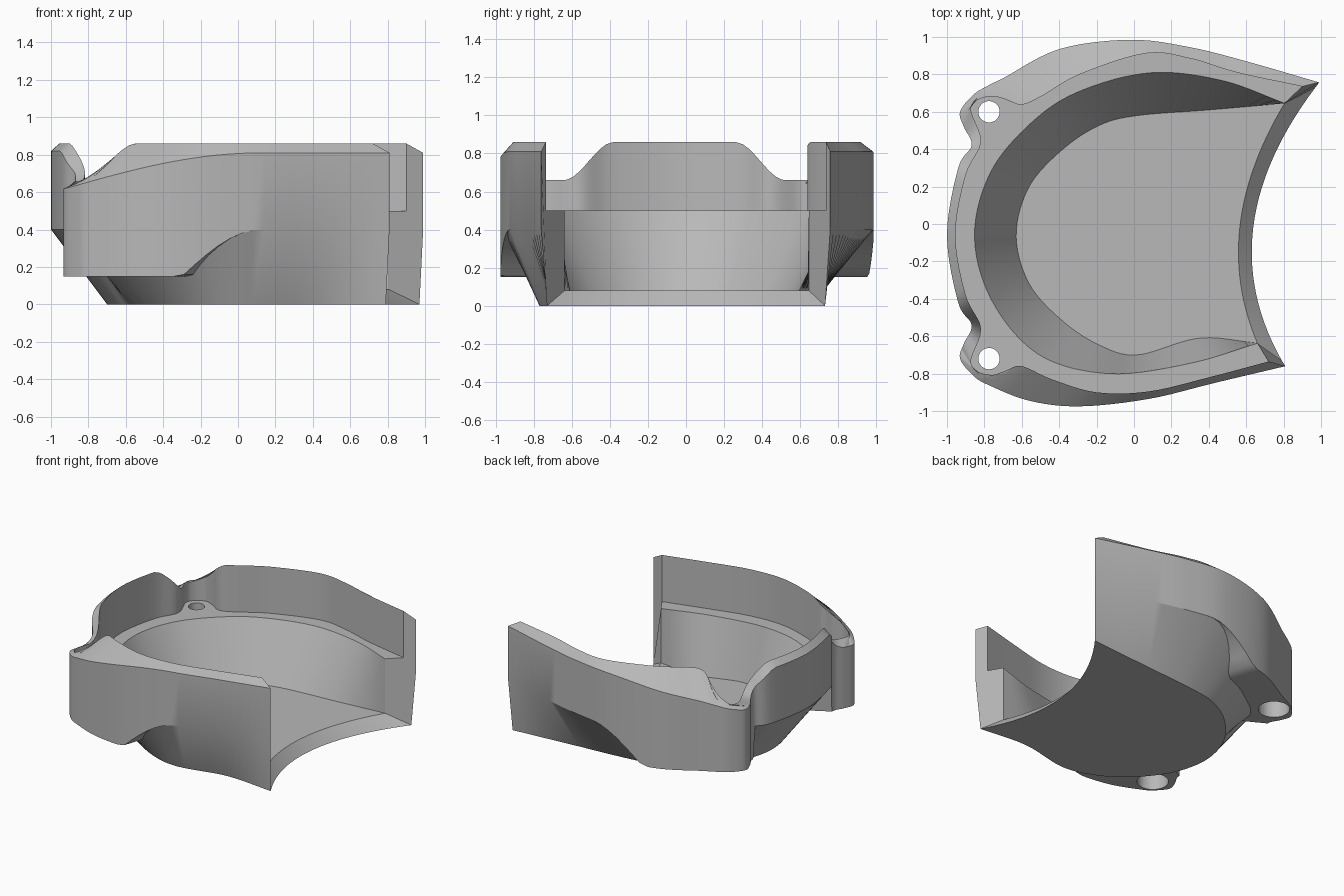
import bpy, bmesh, math
from mathutils import Vector

cube = bpy.data.objects.get("Cube")
if cube:
    bpy.data.objects.remove(cube)

MID = -0.06          # y of the line the back end mirrors about
LEDGE, FLOOR, SKIRT, BELLY = 0.5, 0.08, 0.15, 0.4


def contour(left, back, right):
    """Left side, half of the back mirrored about MID, then right side."""
    mirrored = [(x, 2 * MID - y) for x, y in reversed(back)]
    mid_x = min(x for x, y in back)
    return left + back + mirrored[1:] + right


def spline(points, steps):
    """Smooth open curve through the points."""
    p = [Vector(q) for q in points]
    p = [2 * p[0] - p[1]] + p + [2 * p[-1] - p[-2]]
    out = []
    for a, b, c, d in zip(p, p[1:], p[2:], p[3:]):
        for i in range(steps):
            t = i / steps
            out.append(0.5 * (2 * b + (c - a) * t + (2 * a - 5 * b + 4 * c - d) * t * t
                              + (3 * b - a - 3 * c + d) * t ** 3))
    return out + [p[-2]]


def turns(curve):
    """Share of the sweep around the centre, never running backwards."""
    ang = [math.atan2(q.y - MID, q.x) % math.tau for q in curve]
    best, out = 0, []
    for a in ang:
        best = max(best, (a - ang[0]) / (ang[-1] - ang[0]))
        out.append(min(best, 1))
    return out


def matched(points, shares):
    """Resample a smooth contour at the given shares of its sweep."""
    curve = spline(points, 16)
    own = turns(curve)
    out, k = [], 0
    for s in shares:
        while k < len(own) - 2 and own[k + 1] < s:
            k += 1
        span = own[k + 1] - own[k]
        f = min(max((s - own[k]) / span, 0), 1) if span > 1e-9 else 0
        out.append(curve[k].lerp(curve[k + 1], f))
    return out


def ease(t):
    t = min(max(t, 0), 1)
    return t * t * (3 - 2 * t)


def quarter(t):
    return math.sin(min(max(t, 0), 1) * math.pi / 2)


# Plan contours, from the left tip round the back to the right tip
outer = spline(contour(
    [(.99, .757), (.6, .87), (.3, .945), (-.02, .985), (-.4, .935), (-.69, .785)],
    [(-.78, .74), (-.86, .69), (-.93, .6), (-.91, .52), (-.868, .42), (-.94, .3), (-1, MID)],
    [(-.56, -.945), (-.29, -.975), (.08, -.935), (.43, -.85), (.81, -.76)])[:], 6)
inner = spline(contour(
    [(.9, .735), (.55, .81), (.3, .885), (.06, .912), (-.29, .8), (-.5, .68)],
    [(-.61, .638), (-.7, .685), (-.785, .705), (-.872, .62), (-.818, .44), (-.9, .26), (-.955, MID)],
    [(-.44, -.83), (-.2, -.9), (.08, -.895), (.4, -.82), (.72, -.735)])[:], 6)
bowl_top = contour(
    [(.805, .645), (.48, .765), (.11, .81), (-.24, .73)],
    [(-.505, .58), (-.757, .295), (-.853, MID)],
    [(-.13, -.8), (.3, -.745), (.66, -.637)])
floor_edge = contour(
    [(.805, .645), (.4, .61)],
    [(.02, .58), (-.18, .53), (-.38, .4), (-.56, .2), (-.63, MID)],
    [(-.13 + .48, -.61), (.66, -.637)])
base_edge = contour(
    [(.97, .73), (.5, .69)],
    [(.02, .65), (-.22, .6), (-.44, .46), (-.63, .22), (-.7, MID)],
    [(.4, -.7), (.79, -.73)])


def rim(q):
    """Heights of the rim's inner and outer edges, dipping at the lugs."""
    d = abs(q.y - MID)
    if d < .62:
        z = .86 - .2 * ease((d - .32) / .26)
        return z, z - .04
    return .66 + .2 * ease((q.x + .84) / .3), .62 + .19 * quarter((q.x + .92) / 1.05)


def skirt(q):
    """Height of the wall's lower edge: low round the lugs."""
    if abs(q.y - MID) < .47:
        return BELLY
    return SKIRT + (BELLY - SKIRT) * quarter((q.x + .3) / .43)


def at(q, z):
    return Vector((q.x, q.y, z))


in_share, out_share = turns(inner), turns(outer)
base = matched(base_edge, out_share)
rings = [
    [at(q, 0) for q in base],
    [at(b.lerp(q, skirt(q) / BELLY), skirt(q)) for b, q in zip(base, outer)],
    [at(q, skirt(q)) for q in outer],
    [at(q, rim(q)[1]) for q in outer],
    [at(q, rim(q)[0]) for q in inner],
    [at(q, LEDGE) for q in inner],
    [at(q, LEDGE) for q in matched(bowl_top, in_share)],
    [at(q, FLOOR) for q in matched(floor_edge, in_share)],
]

# Shell: bridge the rings, then close the floor and the open end
bm = bmesh.new()
rows = [[bm.verts.new(v) for v in ring] for ring in rings]


def bridge(a, b):
    for i in range(len(a) - 1):
        bm.faces.new((a[i], a[i + 1], b[i + 1], b[i]))


def mouth(row, pull):
    """Concave arc joining the two ends of a ring."""
    a, b = row[-1].co, row[0].co
    c = Vector((pull, -.03, a.z))
    ts = [i / 28 for i in range(1, 28)]
    mid = [bm.verts.new(a * (1 - t) ** 2 + c * 2 * t * (1 - t) + b * t * t) for t in ts]
    return [row[-1]] + mid + [row[0]]


for low, high in zip(rows, rows[1:]):
    bridge(low, high)
base_arc, floor_arc = mouth(rows[0], .396), mouth(rows[-1], .4)
bridge(base_arc, floor_arc)
bm.faces.new(rows[0] + base_arc[1:-1])
bm.faces.new(rows[-1] + floor_arc[1:-1])
for end in (0, -1):
    bm.faces.new([row[end] for row in rows])
bmesh.ops.remove_doubles(bm, verts=bm.verts, dist=.0005)
bmesh.ops.dissolve_degenerate(bm, edges=bm.edges, dist=.0005)
bmesh.ops.recalc_face_normals(bm, faces=bm.faces)
mesh = bpy.data.meshes.new("housing_shell")
bm.to_mesh(mesh)
bm.free()
shell = bpy.data.objects.new("housing_shell", mesh)
bpy.context.collection.objects.link(shell)

# Plain grey material
grey = bpy.data.materials.new("plain_grey")
grey.use_nodes = True
color = (.48, .48, .48, 1)
grey.diffuse_color = color
grey.node_tree.nodes["Principled BSDF"].inputs["Base Color"].default_value = color
mesh.materials.append(grey)

# Screw holes with wider bores from below
for side, y in (("left", .6), ("right", -.72)):
    for kind, radius, low, high in (("hole", .057, .3, .6), ("bore", .11, .05, .42)):
        bpy.ops.mesh.primitive_cylinder_add(vertices=32, radius=radius, depth=high - low,
                                            location=(-.775, y, (low + high) / 2))
        cutter = bpy.context.object
        cutter.name = f"{side}_{kind}_cutter"
        cutter.hide_render = True
        cutter.hide_set(True)
        cutter.data.materials.append(grey)
        cut = shell.modifiers.new(cutter.name, 'BOOLEAN')
        cut.operation, cut.solver, cut.object = 'DIFFERENCE', 'EXACT', cutter

bpy.ops.object.select_all(action='DESELECT')
shell.select_set(True)
bpy.context.view_layer.objects.active = shell
for cut in list(shell.modifiers):
    bpy.ops.object.modifier_apply(modifier=cut.name)
bpy.ops.object.shade_smooth_by_angle(angle=math.radians(30))
